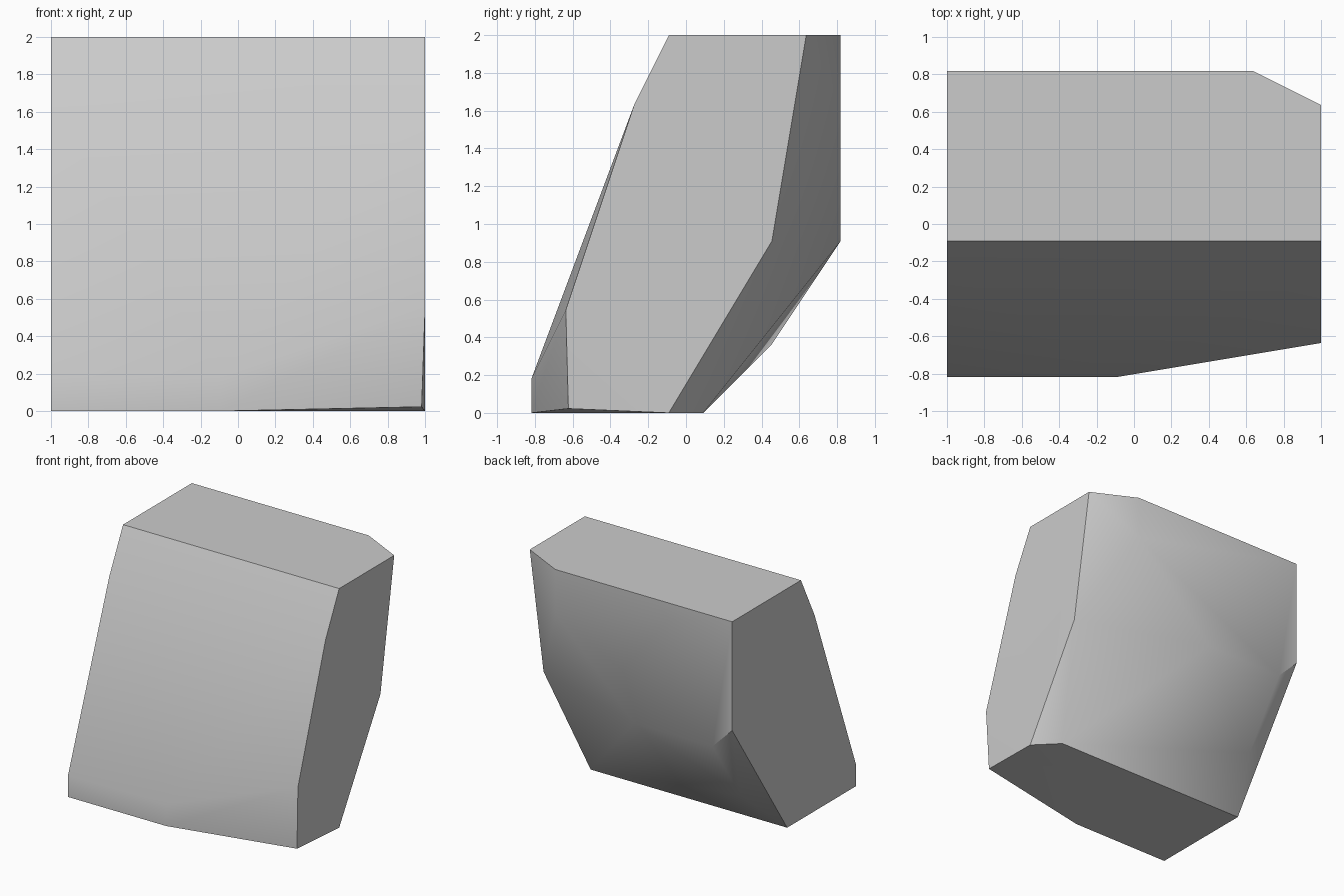
import bpy
import bmesh
import math

cube = bpy.data.objects.get("Cube")
if cube:
    bpy.data.objects.remove(cube, do_unlink=True)

UNIT = 1 / 11  # corners sit on a regular lattice


def end_profile(x, outline):
    """Corners of one flat end, given as (y, z) lattice steps."""
    return [(x, y, z) for y, z in outline]


# Flat ends of the block
corners = end_profile(-11, [(-1, 22), (9, 22), (9, 12), (1, 0), (-9, 0), (-9, 2), (-3, 18)])
corners += end_profile(11, [(-1, 22), (7, 22), (5, 10), (-1, 0), (-7, 6), (-3, 18)])

# Front bulge, with the chipped lower corner
corners += [(-1, -9, 2), (-1, -9, 0), (10.8, -6.85, 0.25)]

# Chipped back: upper corner, ledge, lower slope and foot
corners += [(7, 9, 22), (7, 9, 18), (-1, 9, 10), (-9, 9, 10), (-9, 5, 4), (9, 1, 0)]

# Wrap the corners in one faceted skin
bm = bmesh.new()
for corner in corners:
    bm.verts.new([c * UNIT for c in corner])
bmesh.ops.convex_hull(bm, input=bm.verts)
bmesh.ops.dissolve_limit(bm, angle_limit=math.radians(0.5), verts=bm.verts, edges=bm.edges)
bmesh.ops.recalc_face_normals(bm, faces=bm.faces)

mesh = bpy.data.meshes.new("stone_block")
bm.to_mesh(mesh)
bm.free()
block = bpy.data.objects.new("stone_block", mesh)
bpy.context.collection.objects.link(block)

# Plain stone colour
stone = bpy.data.materials.new("stone_grey")
stone.use_nodes = True
colour = (0.6, 0.6, 0.6, 1)
stone.diffuse_color = colour
stone.node_tree.nodes["Principled BSDF"].inputs["Base Color"].default_value = colour
mesh.materials.append(stone)

# Soft facets, crisp outer edges
bpy.context.view_layer.objects.active = block
block.select_set(True)
bpy.ops.object.shade_smooth_by_angle(angle=math.radians(40))
